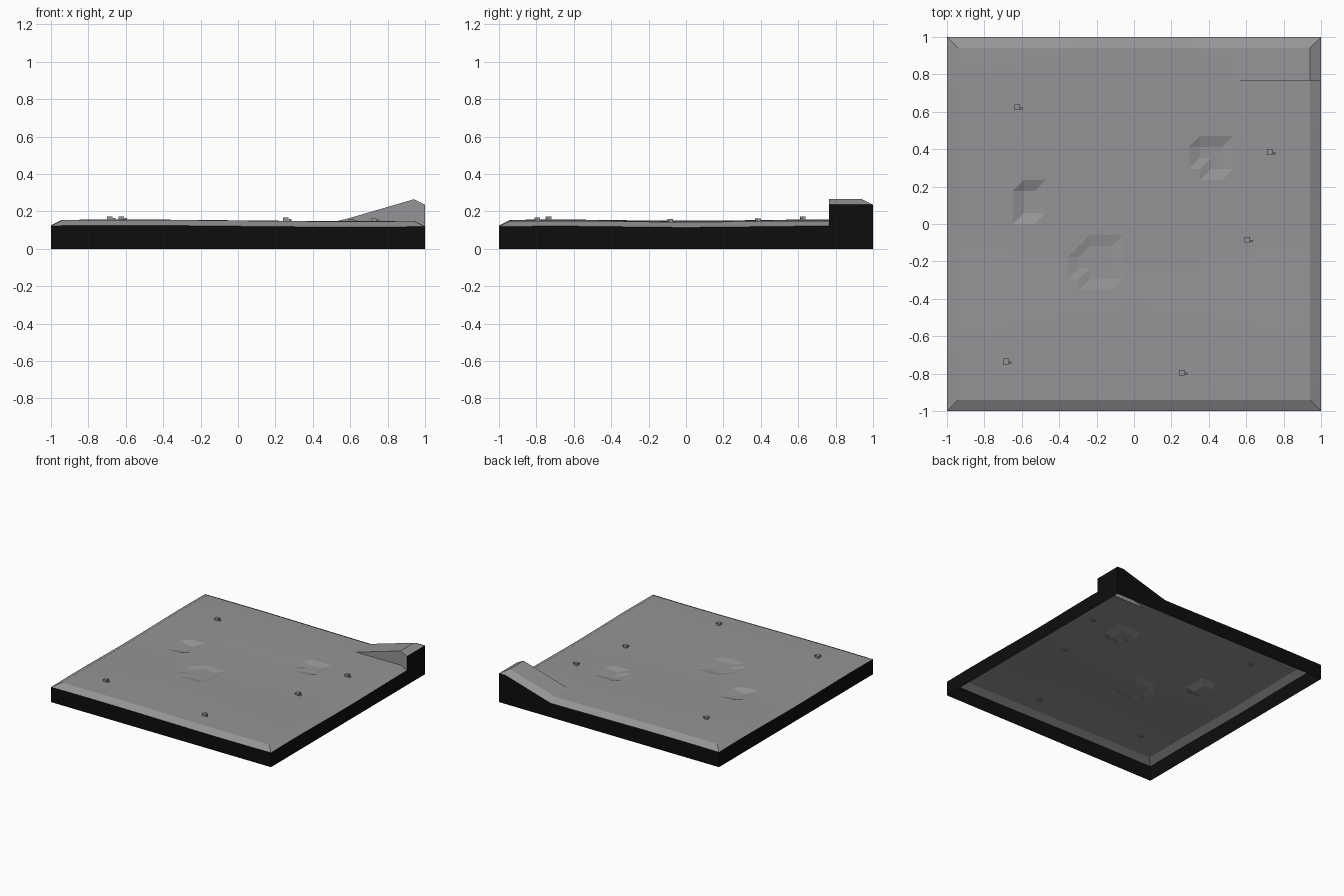
import bpy, bmesh, math
from mathutils import Matrix, Vector

cube = bpy.data.objects.get("Cube")
if cube:
    bpy.data.objects.remove(cube, do_unlink=True)

N = 34                    # grid cells per side
STEP = 2 / N
RAMP_ROW = 30             # grid row where the ramp wall stands
# centre x, centre y, radius, depth
CRATERS = [(0.43, 0.36, 0.095, 0.015), (-0.56, 0.118, 0.08, 0.02),
           (-0.19, -0.2, 0.13, 0.01)]
ROCKS = [(-0.625, 0.625), (0.725, 0.385), (0.605, -0.085),
         (-0.685, -0.735), (0.255, -0.795)]


def material(name, rgb):
    mat = bpy.data.materials.new(name)
    mat.use_nodes = True
    mat.diffuse_color = (*rgb, 1)
    bsdf = next(n for n in mat.node_tree.nodes if n.type == 'BSDF_PRINCIPLED')
    bsdf.inputs["Base Color"].default_value = (*rgb, 1)
    return mat


def make_object(name, bm, mat):
    mesh = bpy.data.meshes.new(name)
    bm.to_mesh(mesh)
    bm.free()
    mesh.materials.append(mat)
    obj = bpy.data.objects.new(name, mesh)
    bpy.context.collection.objects.link(obj)
    return obj


def ground(x, y):
    """Gently rolling surface with shallow pits."""
    z = 0.149 - 0.004 * math.sin(2.6 * x) - 0.003 * math.cos(4.5 * y)
    for cx, cy, radius, depth in CRATERS:
        if math.hypot(x - cx, y - cy) < radius:
            z -= depth
    return z


def height(i, j, ramp):
    x, y = -1 + i * STEP, -1 + j * STEP
    z = ground(x, y)
    if ramp:
        rise = (min(x, 1 - STEP) - 0.53) / (0.47 - STEP)
        z = max(z, 0.145 + 0.12 * rise)
    if i in (0, N) or j in (0, N):
        z -= 0.029        # sloping rim
    return z


grey = material("ground grey", (0.30, 0.295, 0.31))
black = material("wall black", (0.004, 0.004, 0.004))

# Ground sheet: the row at the ramp wall appears twice, low then high
bm = bmesh.new()
rows = [(j, False) for j in range(RAMP_ROW + 1)]
rows += [(j, True) for j in range(RAMP_ROW, N + 1)]
grid = [[bm.verts.new((-1 + i * STEP, -1 + j * STEP, height(i, j, ramp)))
         for i in range(N + 1)] for j, ramp in rows]
last = len(rows) - 2
for r in range(last + 1):
    for i in range(N):
        a, b = grid[r][i], grid[r][i + 1]
        d, c = grid[r + 1][i], grid[r + 1][i + 1]
        if (i, r) in ((0, last), (N - 1, 0)):     # mitred rim corners
            tris = ((a, b, d), (b, c, d))
        else:
            tris = ((a, b, c), (a, c, d))
        for tri in tris:
            bm.faces.new(tri)
bmesh.ops.remove_doubles(bm, verts=bm.verts, dist=0.0001)

# Outer walls drop from the rim to the floor, open underneath
walls = bmesh.new()
for edge in bm.edges:
    if not edge.is_boundary:
        continue
    loop = edge.link_loops[0]
    p, q = loop.vert.co, loop.link_loop_next.vert.co
    if (p - q).xy.length < 0.001:
        continue
    corners = (q, p, Vector((p.x, p.y, 0)), Vector((q.x, q.y, 0)))
    walls.faces.new([walls.verts.new(co) for co in corners])
bmesh.ops.remove_doubles(walls, verts=walls.verts, dist=0.0001)
make_object("ground_surface", bm, grey)
make_object("outer_walls", walls, black)

# Small rock pairs scattered on the ground
rocks = bmesh.new()
for x, y in ROCKS:
    for dx, dy, size, tall in ((0, 0, 0.03, 0.024), (0.024, -0.006, 0.013, 0.014)):
        place = Matrix.Translation((x + dx, y + dy, ground(x, y) + 0.2 * tall))
        bmesh.ops.create_cube(rocks, size=1,
                              matrix=place @ Matrix.Diagonal((size, size, tall, 1)))
make_object("rocks", rocks, grey)
